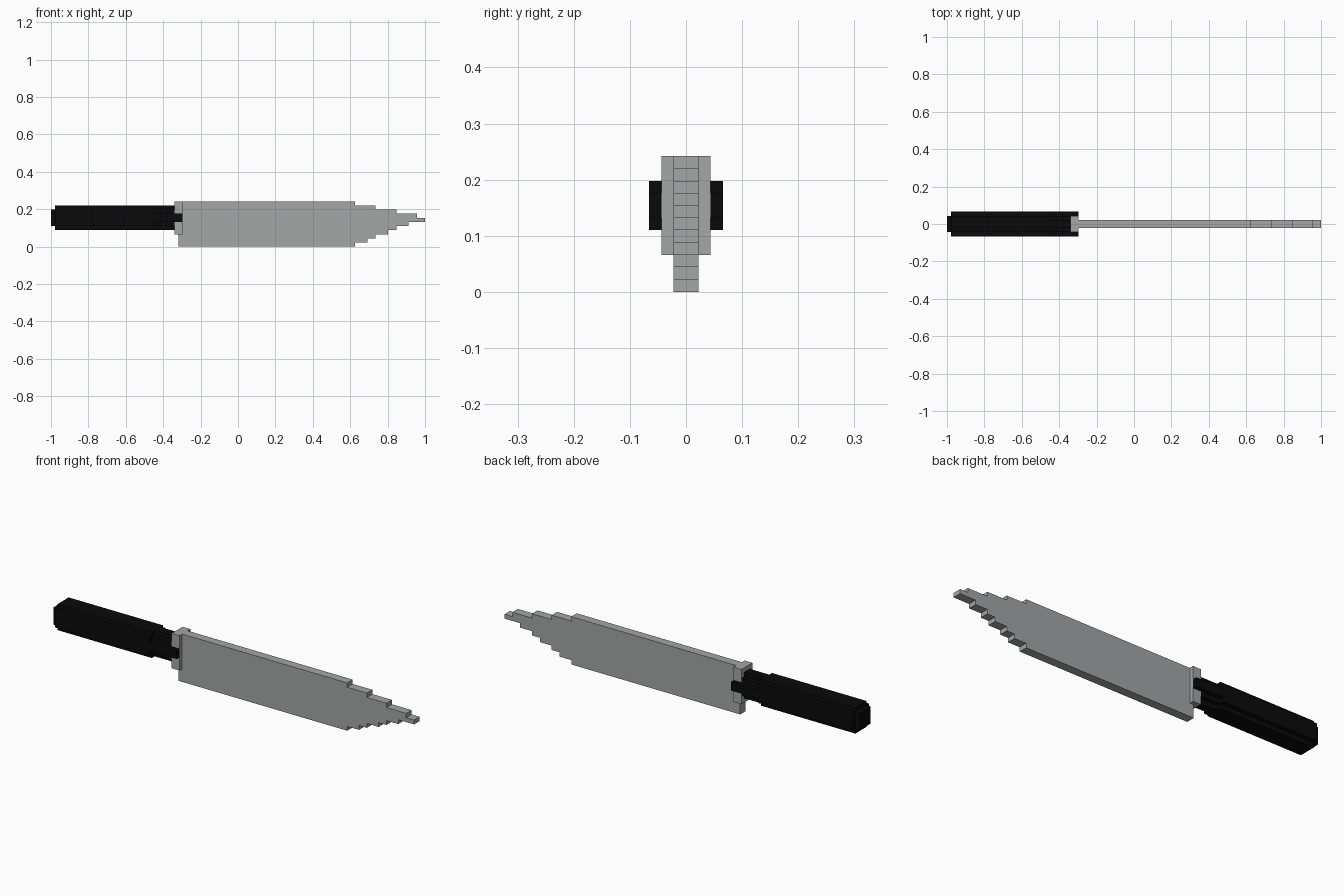
import bpy, bmesh
from mathutils import Vector

if "Cube" in bpy.data.objects:
    bpy.data.objects.remove(bpy.data.objects["Cube"])

U = 2 / 91  # size of one block; the knife is 91 blocks long


def material(name, rgb):
    m = bpy.data.materials.new(name)
    m.diffuse_color = (*rgb, 1)
    m.use_nodes = True
    m.node_tree.nodes["Principled BSDF"].inputs["Base Color"].default_value = m.diffuse_color
    return m


steel = material("steel grey", (0.36, 0.385, 0.38))
black = material("handle black", (0.003, 0.003, 0.003))


def prism(name, points, direction, mat):
    """Extrude a closed flat outline (in blocks) along a direction (in blocks)."""
    bm = bmesh.new()
    face = bm.faces.new([bm.verts.new(p) for p in points])
    ext = bmesh.ops.extrude_face_region(bm, geom=[face])
    moved = [g for g in ext["geom"] if isinstance(g, bmesh.types.BMVert)]
    bmesh.ops.translate(bm, verts=moved, vec=Vector(direction))
    bmesh.ops.recalc_face_normals(bm, faces=bm.faces)
    # blocks to units, with x centred
    for v in bm.verts:
        v.co = (v.co.x * U - 1, v.co.y * U, v.co.z * U)
    mesh = bpy.data.meshes.new(name)
    bm.to_mesh(mesh)
    bm.free()
    mesh.materials.append(mat)
    ob = bpy.data.objects.new(name, mesh)
    bpy.context.collection.objects.link(ob)
    return ob


def bar(name, x0, x1, steps, mat, zc=7):
    """Bar along x; steps are (half width, half height) pairs of a stepped section."""
    quarter = []
    for i, (w, h) in enumerate(steps):      # widest first, tallest last
        if i:
            quarter.append((w, steps[i - 1][1]))
        quarter.append((w, h))
    section = (quarter + [(-y, z) for y, z in reversed(quarter)]
               + [(-y, -z) for y, z in quarter]
               + [(y, -z) for y, z in reversed(quarter)])
    return prism(name, [(x0, y, zc + z) for y, z in section], (x1 - x0, 0, 0), mat)


# Blade: stepped silhouette tapering to the tip
bottom = [(31, 0)]
for z, x in enumerate((74, 77, 79, 82, 84, 87)):
    bottom += [(x, z), (x, z + 1)]
top = [(91, 6), (91, 7)]
for z, x in zip((7, 8, 9, 10), (89, 84, 79, 74)):
    top += [(x, z), (x, z + 1)]
outline = bottom + top + [(31, 11)]
prism("blade", [(x, -1, z) for x, z in outline], (0, 2, 0), steel)

# Bolster between blade and handle
bar("bolster", 30, 32, [(2, 4)], steel)

# Handle: end cap, grip with notched corners, slimmer neck
bar("handle_end_cap", 0, 1, [(2, 2)], black)
bar("handle_grip", 1, 25, [(3, 2), (2, 3)], black)
bar("handle_neck", 25, 30, [(3, 1), (2, 2), (1, 3)], black)

# Prongs that clasp the bolster on both sides
for side, y in (("front", -3), ("back", 2)):
    prism("bolster_prong_" + side,
          [(30, y, 6), (32, y, 6), (32, y, 8), (30, y, 8)], (0, 1, 0), black)
